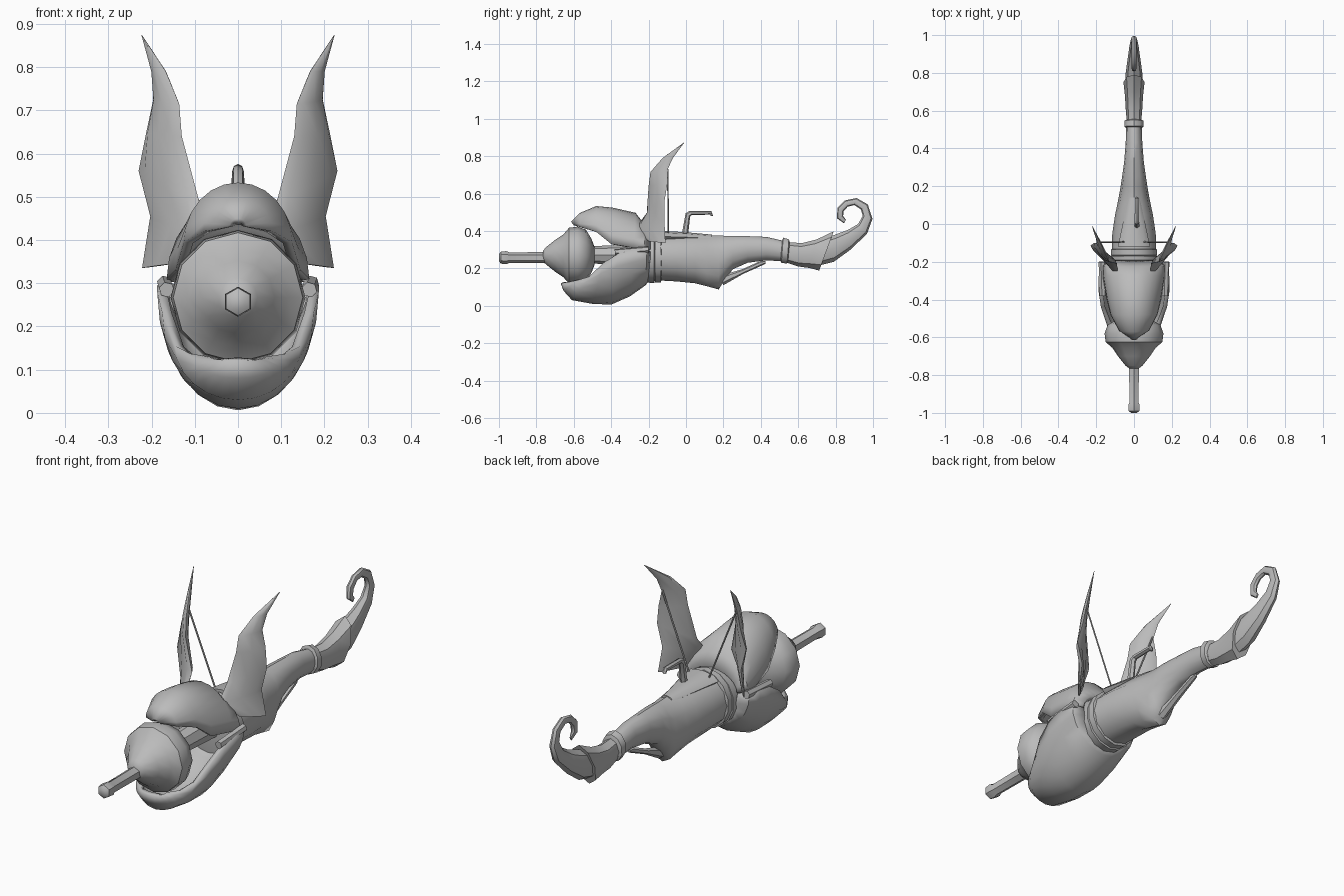
import bpy, bmesh, math
from mathutils import Vector as V

grey = bpy.data.materials.new("grey")
grey.diffuse_color = (0.5, 0.5, 0.5, 1)


def make(name, rows, closed=True, angle=40):
    """Skin a list of point rows; closed rows become capped tubes."""
    bm = bmesh.new()
    vr = [[bm.verts.new(p) for p in r] for r in rows]
    n = len(rows[0])
    for a, b in zip(vr, vr[1:]):
        for i in range(n if closed else n - 1):
            j = (i + 1) % n
            bm.faces.new((a[i], a[j], b[j], b[i]))
    if closed:
        bm.faces.new(vr[0])
        bm.faces.new(vr[-1])
    bmesh.ops.recalc_face_normals(bm, faces=bm.faces)
    me = bpy.data.meshes.new(name)
    bm.to_mesh(me)
    bm.free()
    ob = bpy.data.objects.new(name, me)
    bpy.context.collection.objects.link(ob)
    me.materials.append(grey)
    bpy.ops.object.select_all(action='DESELECT')
    ob.select_set(True)
    bpy.context.view_layer.objects.active = ob
    bpy.ops.object.shade_smooth_by_angle(angle=math.radians(angle))
    return ob


def oval(a, b, side, n):
    """Oval from edge point a to edge point b, with half width vector side."""
    c, r = (a + b) / 2, (a - b) / 2
    return [c + r * math.cos(t) + side * math.sin(t)
            for t in (2 * math.pi * i / n for i in range(n))]


def loft(name, stations, n=10, x=0):
    """Stations: top y, top z, bottom y, bottom z, half width."""
    return make(name, [oval(V((x, a, b)), V((x, c, d)), V((w, 0, 0)), n)
                       for a, b, c, d, w in stations])


def upright(name, stations, n=10, x=0):
    """Stations: y, top z, bottom z, half width."""
    return loft(name, [(y, t, y, b, w) for y, t, b, w in stations], n, x)


def rod(name, p, q, r, n=6):
    p, q = V(p), V(q)
    d = (q - p).normalized()
    u = d.orthogonal().normalized() * r
    return make(name, [oval(c + u, c - u, d.cross(u), n) for c in (p, q)])


def shell(name, stations, thick, n=12):
    """Stations: ridge y, ridge z, rim y, rim z, half width."""
    rows = []
    for ym, zm, ye, ze, w in stations:
        ts = [math.pi * i / n for i in range(n + 1)]
        rows.append([V((w * math.cos(t), ye + (ym - ye) * math.sin(t),
                        ze + (zm - ze) * math.sin(t))) for t in ts])
    ob = make(name, rows, False)
    m = ob.modifiers.new("thickness", 'SOLIDIFY')
    m.thickness, m.offset = thick, -1
    return ob


# Rounded bulb with its front stick and inner neck
def turned(name, prof, n, z):
    return upright(name, [(y, z + r, z - r, r) for y, r in prof], n)


turned("bulb", [(-.765, .025), (-.75, .045), (-.70, .085), (-.655, .115), (-.625, .15),
                (-.58, .156), (-.535, .14), (-.505, .09), (-.49, .05)], 12, .267)
turned("front_stick", [(-1, .018), (-.99, .032), (-.96, .035), (-.945, .028),
                       (-.74, .03)], 6, .257)
turned("inner_neck", [(-.53, .045), (-.42, .05), (-.19, .06)], 8, .272)

# Jaws
shell("upper_jaw", [(-.615, .45, -.60, .43, .02), (-.57, .495, -.565, .42, .08),
                    (-.48, .533, -.48, .395, .125), (-.395, .525, -.40, .33, .145),
                    (-.27, .497, -.28, .31, .165), (-.225, .44, -.22, .305, .165),
                    (-.19, .385, -.19, .30, .13)], .022)
shell("lower_jaw", [(-.67, .12, -.62, .13, .065), (-.655, .08, -.58, .137, .11),
                    (-.61, .03, -.52, .155, .145), (-.50, .01, -.44, .23, .175),
                    (-.40, .006, -.36, .28, .187), (-.30, .05, -.28, .295, .187),
                    (-.215, .11, -.21, .30, .18), (-.19, .15, -.19, .29, .13)], .022)

# Collar bands
upright("front_collar", [(-.22, .35, .15, .11), (-.215, .385, .125, .128),
                         (-.17, .39, .12, .128), (-.165, .37, .14, .11)], 14)
upright("rear_collar", [(-.17, .37, .14, .11), (-.165, .395, .125, .125),
                        (-.135, .395, .125, .125), (-.13, .37, .14, .11)], 14)

# Main body with keel
upright("body", [(-.14, .38, .135, .118), (-.05, .38, .13, .115), (.05, .38, .12, .10),
                 (.11, .377, .105, .087), (.175, .375, .087, .075), (.205, .374, .135, .07),
                 (.25, .374, .195, .063), (.33, .372, .23, .052), (.43, .368, .243, .044),
                 (.55, .34, .235, .04)], 12)
upright("top_saddle", [(-.12, .40, .34, .085), (0, .393, .34, .06), (.14, .38, .34, .03)], 8)
loft("tail_ring", [(.515, .352, .505, .24, .044), (.52, .364, .51, .23, .052),
                   (.55, .355, .54, .225, .052), (.555, .34, .545, .235, .044)], 10)

# Flared tail sheath and curled tip
loft("tail_sheath", [(.54, .34, .54, .23, .038), (.62, .335, .60, .21, .044),
                     (.70, .355, .66, .202, .048), (.79, .398, .712, .188, .056)], 8)
loft("curled_tail", [(.73, .355, .69, .21, .045), (.81, .385, .79, .235, .044),
                     (.865, .405, .88, .30, .034), (.92, .437, .968, .385, .024),
                     (.945, .48, .997, .465, .018), (.935, .515, .972, .542, .015),
                     (.90, .538, .912, .576, .014), (.865, .53, .85, .563, .014),
                     (.843, .505, .81, .525, .014), (.84, .48, .807, .468, .012),
                     (.855, .46, .845, .44, .004)], 8)

# Sighting hook on top and slanted lever underneath
loft("top_hook", [(-.025, .37, .01, .37, .016), (-.002, .495, .022, .475, .014),
                  (.02, .507, .03, .485, .013), (.135, .507, .13, .487, .012),
                  (.145, .48, .13, .48, .008)], 6, .015)
loft("lever", [(.18, .16, .20, .11, .022), (.30, .195, .305, .17, .018),
               (.40, .24, .41, .217, .014), (.425, .24, .425, .225, .01)], 6)

# Swept fins with their bracing strings, one per side
# Fin stations: inner front point, outer back point, half thickness
fin = [((.15, -.20, .345), (.222, -.11, .335), .006),
       ((.085, -.27, .415), (.203, -.115, .455), .014),
       ((.09, -.21, .49), (.23, -.115, .56), .018),
       ((.13, -.20, .64), (.212, -.10, .65), .017),
       ((.136, -.19, .715), (.196, -.10, .725), .014),
       ((.167, -.125, .79), (.20, -.07, .79), .009),
       ((.221, -.012, .872), (.223, -.008, .874), .001)]
for name, s in (("right", 1), ("left", -1)):
    rows = []
    for a, b, w in fin:
        a, b = V((a[0] * s, *a[1:])), V((b[0] * s, *b[1:]))
        d = b - a
        rows.append(oval(a, b, V((-d.y, d.x, 0)).normalized() * w, 8))
    make(name + "_fin", rows, angle=35)
    rod(name + "_string", (.19 * s, -.097, .73), (.045 * s, -.095, .37), .004)
    # Jaw hinge strip
    rod(name + "_hinge", (.165 * s, -.38, .285), (.17 * s, -.2, .30), .018)
